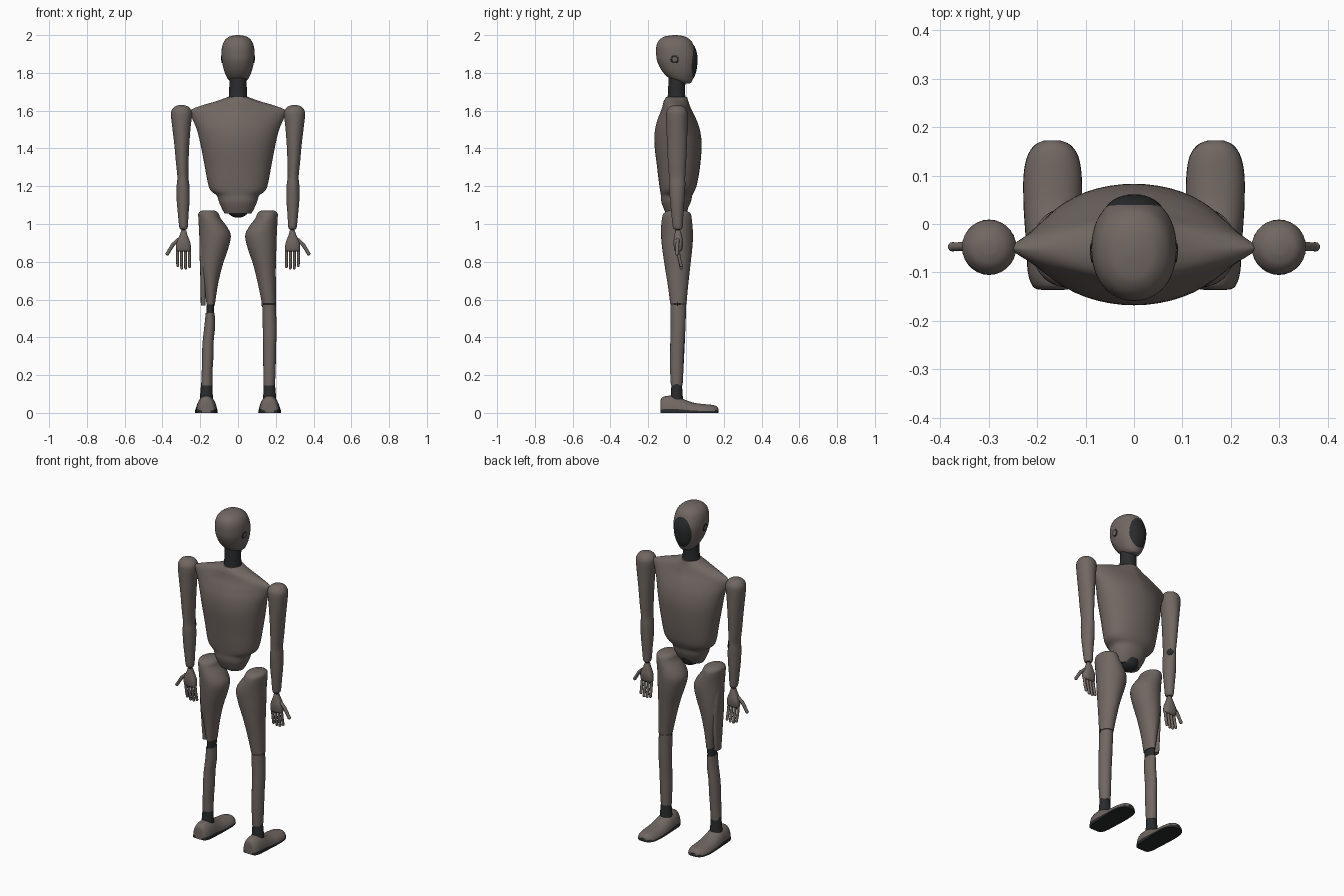
import bpy, bmesh, math
from mathutils import Vector
from mathutils.bvhtree import BVHTree


def material(name, rgb):
    m = bpy.data.materials.new(name)
    m.diffuse_color = (*rgb, 1)
    return m


SHELL = material("taupe_shell", (0.165, 0.136, 0.122))
DARK = material("charcoal_joint", (0.022, 0.024, 0.025))


def finish(bm, name, *mats):
    bmesh.ops.recalc_face_normals(bm, faces=bm.faces)
    me = bpy.data.meshes.new(name)
    bm.to_mesh(me)
    ob = bpy.data.objects.new(name, me)
    bpy.context.collection.objects.link(ob)
    for m in mats:
        me.materials.append(m)
    bpy.ops.object.select_all(action='DESELECT')
    bpy.context.view_layer.objects.active = ob
    ob.select_set(True)
    bpy.ops.object.shade_smooth_by_angle(angle=math.radians(40))
    return ob


def refine(rows, steps):
    """Smooth curve through the section rows."""
    out = []
    for i in range(len(rows) - 1):
        a, b, c, d = (rows[max(0, min(len(rows) - 1, i + k))] for k in (-1, 0, 1, 2))
        for s in range(steps):
            t = s / steps
            out.append([0.5 * (2 * q + (r - p) * t + (2 * p - 5 * q + 4 * r - w) * t * t
                               + (3 * q - p - 3 * r + w) * t ** 3)
                        for p, q, r, w in zip(a, b, c, d)])
    return out + [list(rows[-1])]


def loft(rows, side=1, n=32, steps=4, power=2.0, along_y=False):
    """Rows are (position, x0, x1, y0, y1[, power]); along_y swaps y and z."""
    bm = bmesh.new()
    rings = []
    for row in refine(rows, steps):
        h, x0, x1, y0, y1 = row[:5]
        e = 2 / (row[5] if len(row) > 5 else power)
        ring = []
        for k in range(n):
            c, s = math.cos(2 * math.pi * k / n), math.sin(2 * math.pi * k / n)
            x = (x0 + x1) / 2 + (x1 - x0) / 2 * math.copysign(abs(c) ** e, c)
            y = (y0 + y1) / 2 + (y1 - y0) / 2 * math.copysign(abs(s) ** e, s)
            co = (side * x, h, max(0, y)) if along_y else (side * x, y, h)
            ring.append(bm.verts.new(co))
        rings.append(ring)
    for a, b in zip(rings, rings[1:]):
        for k in range(n):
            bm.faces.new((a[k], a[k - 1], b[k - 1], b[k]))
    bm.faces.new(rings[0])
    bm.faces.new(rings[-1])
    return bm


def patch(tree, name, centre, u, v, toward, ru, rv, mat, inner=0.0):
    """Thin oval plate projected onto a surface."""
    bm = bmesh.new()
    c, u, v, d = map(Vector, (centre, u, v, toward))
    rings = []
    for r in range(9):
        f = inner + (1 - inner) * r / 8
        ring = []
        for k in range(32):
            a = 2 * math.pi * k / 32
            p = c + u * ru * f * math.cos(a) + v * rv * f * math.sin(a)
            hit = tree.ray_cast(p - d * 0.5, d)[0]
            ring.append(bm.verts.new((hit or p) - d * (0.003 if r < 8 else 0.0005)))
        rings.append(ring)
    for a, b in zip(rings, rings[1:]):
        for k in range(32):
            bm.faces.new((a[k], a[k - 1], b[k - 1], b[k]))
    bmesh.ops.remove_doubles(bm, verts=bm.verts, dist=1e-5)
    ob = finish(bm, name, mat)
    # make the plate face outwards
    if sum((f.normal.dot(d) for f in ob.data.polygons)) > 0:
        ob.data.flip_normals()


# torso
finish(loft([
    (1.055, -.07, .07, -.105, -.01, 2.2), (1.075, -.082, .082, -.115, .005, 2.2),
    (1.115, -.10, .10, -.13, .025, 2.2), (1.15, -.112, .112, -.133, .033, 2.2),
    (1.175, -.143, .143, -.137, .045, 2.2), (1.21, -.158, .158, -.142, .058, 2.2),
    (1.30, -.175, .175, -.153, .074, 2.1), (1.42, -.198, .198, -.167, .083, 2.0),
    (1.50, -.218, .218, -.164, .073, 1.8), (1.56, -.243, .243, -.148, .052, 1.5),
    (1.60, -.253, .253, -.132, .032, 1.35), (1.625, -.20, .20, -.124, .021, 1.5),
    (1.65, -.115, .115, -.118, .012, 1.8), (1.672, -.055, .055, -.105, .006, 2)],
    n=48), "torso", SHELL)

# pelvis joint under the waist
finish(loft([(1.035, -.018, .018, -.07, -.02), (1.05, -.045, .045, -.09, .0),
             (1.085, -.066, .066, -.10, .012)]), "pelvis_joint", DARK)

# neck
finish(loft([(1.655, -.052, .052, -.10, .0), (1.70, -.047, .047, -.095, -.005),
             (1.82, -.045, .045, -.092, .0)]), "neck", DARK)

# head, face visor and ear rings
head = loft([
    (1.744, -.022, .022, -.015, .02), (1.75, -.036, .036, -.045, .028),
    (1.77, -.055, .055, -.088, .038), (1.81, -.073, .073, -.127, .052),
    (1.86, -.085, .085, -.152, .058), (1.90, -.088, .088, -.158, .056),
    (1.94, -.084, .084, -.157, .043), (1.97, -.072, .072, -.145, .027),
    (1.99, -.05, .05, -.12, .0), (1.997, -.028, .028, -.09, -.025),
    (2.0, -.005, .005, -.062, -.05)], n=48, power=2.15)
head_tree = BVHTree.FromBMesh(head)
finish(head, "head", SHELL)
patch(head_tree, "face_visor", (0, 0, 1.86), (1, 0, 0), (0, 0, 1), (0, -1, 0), .06, .09, DARK)
for s in (1, -1):
    patch(head_tree, "ear_ring", (0, -.06, 1.872), (0, 1, 0), (0, 0, 1), (-s, 0, 0),
          .021, .021, DARK, inner=0.6)


def rod(bm, pts, r):
    """Jointed finger: tapered tubes with rounded joints."""
    for i, p in enumerate(pts):
        m = bmesh.ops.create_uvsphere(bm, u_segments=10, v_segments=6, radius=r)
        bmesh.ops.translate(bm, verts=m["verts"], vec=p)
        if i:
            d = Vector(p) - Vector(pts[i - 1])
            m = bmesh.ops.create_cone(bm, segments=10, radius1=r, radius2=r * .9, depth=d.length)
            bmesh.ops.rotate(bm, verts=m["verts"], matrix=d.to_track_quat('Z', 'Y').to_matrix())
            bmesh.ops.translate(bm, verts=m["verts"], vec=(Vector(p) + Vector(pts[i - 1])) / 2)


for s, tag in ((1, "right"), (-1, "left")):
    # arm with rounded shoulder, elbow and forearm
    arm = loft([
        (.972, .274, .304, -.06, -.025), (.985, .266, .311, -.07, -.018),
        (1.05, .262, .318, -.077, -.014), (1.13, .256, .325, -.085, -.008),
        (1.20, .257, .325, -.09, -.004), (1.25, .263, .321, -.09, -.004),
        (1.32, .262, .328, -.095, .0), (1.42, .258, .337, -.10, .005),
        (1.52, .25, .349, -.104, .008), (1.575, .243, .355, -.105, .009),
        (1.60, .246, .352, -.101, .005), (1.62, .262, .338, -.086, -.01),
        (1.629, .284, .315, -.063, -.033)], side=s, n=28)
    arm_tree = BVHTree.FromBMesh(arm)
    finish(arm, tag + "_arm", SHELL)
    if s < 0:
        patch(arm_tree, "elbow_pad", (-.288, -.04, 1.235), (1, -1, 0), (0, 0, 1),
              (-.6, -.8, 0), .014, .02, DARK)

    # wrist and palm
    finish(loft([(.95, .278, .298, -.053, -.033), (.985, .276, .30, -.056, -.03)],
                side=s, n=16), tag + "_wrist", DARK)
    finish(loft([(.855, .256, .322, -.055, -.028), (.865, .249, .328, -.062, -.02),
                 (.90, .252, .327, -.066, -.016), (.94, .267, .309, -.062, -.022),
                 (.965, .274, .301, -.056, -.03)], side=s, n=20, power=2.5),
           tag + "_palm", SHELL)

    # fingers and thumb
    bm = bmesh.new()
    for i, tip in enumerate((.775, .768, .768, .78)):
        x = .257 + i * .021
        rod(bm, [(s * x, -.042, .87), (s * x, -.036, .82), (s * (x - .001), -.026, tip)], .0085)
    rod(bm, [(s * .318, -.043, .915), (s * .343, -.046, .893), (s * .374, -.047, .843)], .010)
    finish(bm, tag + "_fingers", SHELL)

    # foot with dark sole, then ankle
    bm = loft([
        (-.136, .145, .19, -.05, .05), (-.13, .127, .208, -.078, .078),
        (-.10, .115, .219, -.09, .09), (-.05, .111, .222, -.09, .09),
        (-.01, .109, .225, -.072, .072), (.04, .107, .228, -.054, .054),
        (.10, .108, .228, -.046, .046), (.14, .115, .22, -.042, .042),
        (.163, .131, .205, -.034, .034), (.172, .151, .186, -.022, .022)],
        side=s, power=2.2, along_y=True)
    for f in bm.faces:
        f.material_index = int(f.calc_center_median().z < .0125)
    finish(bm, tag + "_foot", SHELL, DARK)
    finish(loft([(.06, .13, .203, -.085, -.015), (.10, .134, .20, -.08, -.018),
                 (.16, .137, .195, -.077, -.022)], side=s, n=24), tag + "_ankle", DARK)

HIP = [(.78, .082, .20, -.113, .023), (.87, .052, .203, -.126, .033),
       (.935, .038, .205, -.132, .037), (.98, .055, .207, -.132, .035),
       (1.03, .092, .21, -.127, .03), (1.058, .104, .209, -.117, .022),
       (1.072, .125, .19, -.09, -.005)]

# right leg: closed thigh meeting a full shin
finish(loft([(.578, .127, .20, -.083, .002), (.68, .106, .20, -.097, .012)] + HIP),
       "right_thigh", SHELL)
finish(loft([(.145, .136, .195, -.08, -.018), (.22, .134, .199, -.084, -.014),
             (.33, .133, .201, -.084, -.01), (.45, .131, .204, -.081, -.003),
             (.575, .128, .20, -.083, .0)]), "right_shin", SHELL)
finish(loft([(.565, .1255, .2015, -.06, -.03), (.585, .1245, .2015, -.06, -.03)], n=16),
       "right_knee", DARK)

# left leg: slim thigh, exposed knee, bowed shin and outer strip
finish(loft([(.575, .122, .166, -.083, .002), (.68, .106, .183, -.097, .012)] + HIP, side=-1),
       "left_thigh", SHELL)
finish(loft([(.51, .127, .168, -.075, -.005), (.60, .125, .164, -.078, .0)], side=-1),
       "left_knee", DARK)
finish(loft([(.145, .136, .195, -.08, -.018), (.22, .135, .192, -.084, -.014),
             (.30, .13, .191, -.085, -.01), (.38, .129, .187, -.083, -.006),
             (.46, .121, .178, -.08, -.003), (.53, .124, .171, -.08, .0)], side=-1),
       "left_shin", SHELL)
finish(loft([(.568, .172, .197, -.065, -.012), (.70, .168, .199, -.08, -.002),
             (.86, .16, .204, -.09, .0), (1.0, .16, .204, -.07, -.02)],
            side=-1, n=20, power=2.6), "left_thigh_strip", SHELL)
